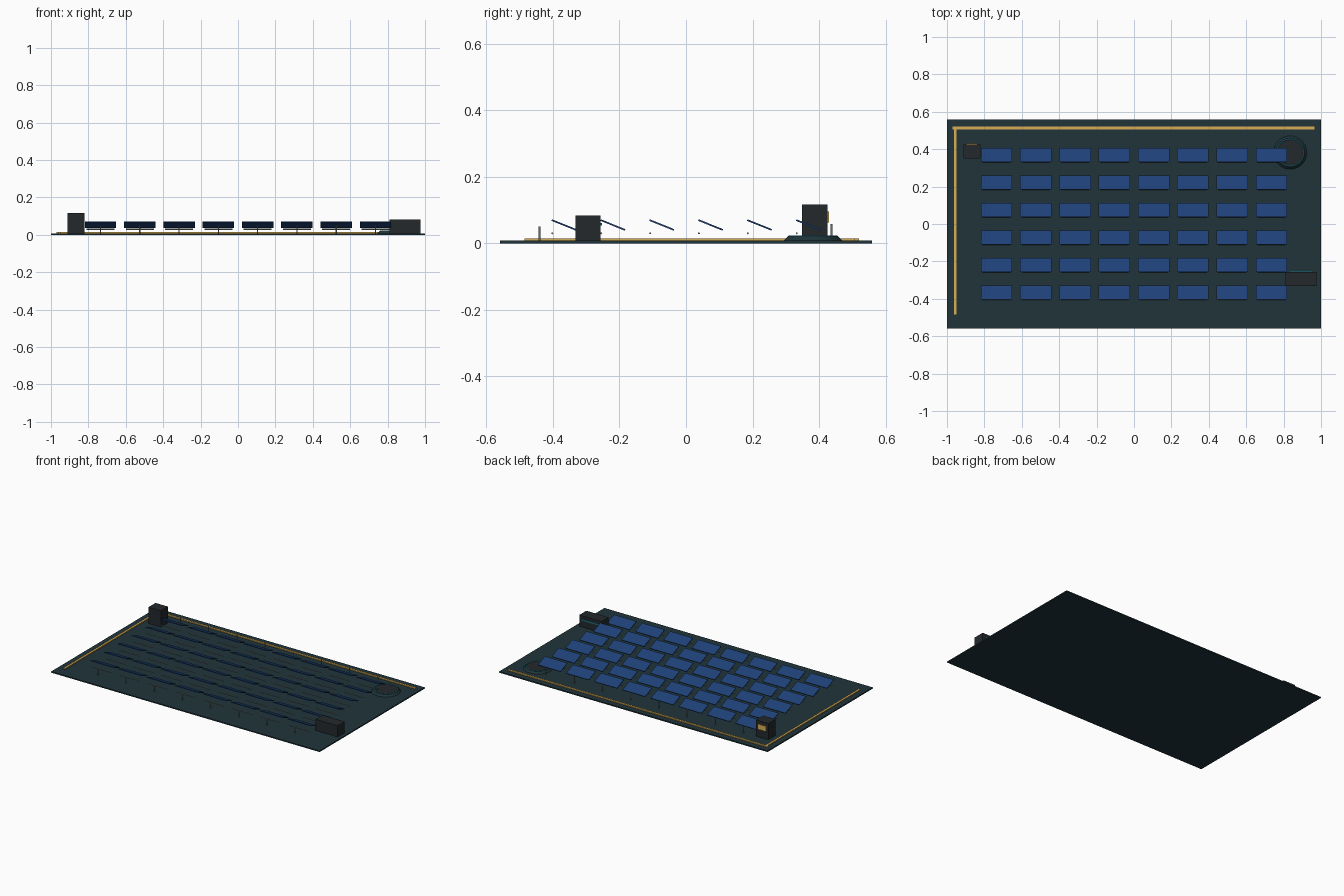
import bpy, math

if "Cube" in bpy.data.objects:
    bpy.data.objects.remove(bpy.data.objects["Cube"])


def material(name, rgb):
    m = bpy.data.materials.new(name)
    m.diffuse_color = (*rgb, 1)
    m.use_nodes = True
    m.node_tree.nodes["Principled BSDF"].inputs["Base Color"].default_value = m.diffuse_color
    return m


GROUND = material("ground_teal", (0.014, 0.034, 0.042))
DARK = material("dark_housing", (0.017, 0.022, 0.025))
BLUE = material("panel_blue", (0.013, 0.054, 0.19))
GOLD = material("gold", (0.70, 0.43, 0.09))
CYAN = material("cyan", (0.02, 0.25, 0.32))
STEEL = material("steel", (0.25, 0.27, 0.28))


def finish(name, mat):
    o = bpy.context.object
    o.name = name
    o.data.materials.append(mat)
    return o


def box(name, lo, hi, mat):
    bpy.ops.mesh.primitive_cube_add(size=1, location=[(a + b) / 2 for a, b in zip(lo, hi)])
    o = bpy.context.object
    o.scale = [b - a for a, b in zip(lo, hi)]
    return finish(name, mat)


def rod(name, loc, r, length, mat, rot=(0, 0, 0), sides=8):
    bpy.ops.mesh.primitive_cylinder_add(vertices=sides, radius=r, depth=length,
                                        location=loc, rotation=rot)
    o = finish(name, mat)
    bpy.ops.object.shade_smooth_by_angle(angle=math.radians(50))
    return o


TOP = 0.008

# Ground slab
box("ground_slab", (-1, -0.56, 0), (1, 0.56, TOP), GROUND)

# Gold cable runs along the back and left edges
box("back_cable_run", (-0.97, 0.506, TOP - 0.002), (0.965, 0.52, 0.014), GOLD)
box("left_cable_run", (-0.962, -0.485, TOP - 0.002), (-0.948, 0.51, 0.014), GOLD)

# Tilted panels with a support rail under each
for c in range(8):
    x = -0.735 + 0.21 * c
    for r in range(6):
        y = -0.367 + 0.147 * r
        bpy.ops.mesh.primitive_cube_add(size=1, location=(x, y, 0.055),
                                        rotation=(math.radians(-22), 0, 0))
        bpy.context.object.scale = (0.168, 0.079, 0.005)
        finish("solar_panel", BLUE)
        rod("panel_rail", (x, y - 0.035, 0.03), 0.003, 0.15, STEEL, (0, math.pi / 2, 0))
    # End posts of every column
    rod("front_post", (x, -0.441, 0.028), 0.003, 0.044, STEEL)
    rod("back_post", (x, 0.438, 0.032), 0.003, 0.052, STEEL)

# Control cabinet with a gold plate on its back
box("control_cabinet", (-0.912, 0.349, TOP - 0.002), (-0.82, 0.425, 0.117), DARK)
box("cabinet_plate", (-0.897, 0.424, 0.063), (-0.837, 0.43, 0.095), GOLD)

# Inverter housing with a cyan light strip on its back
box("inverter_housing", (0.81, -0.332, TOP - 0.002), (0.975, -0.257, 0.083), DARK)
box("inverter_light_strip", (0.83, -0.258, 0.054), (0.955, -0.252, 0.061), CYAN)

# Round pad: sloped skirt, top disc and cyan ring
bpy.ops.mesh.primitive_cone_add(vertices=40, radius1=0.09, radius2=0.077, depth=0.013,
                                location=(0.835, 0.382, 0.0135))
finish("round_pad_skirt", GROUND)
bpy.ops.object.shade_smooth_by_angle(angle=math.radians(30))
rod("round_pad_disc", (0.835, 0.382, 0.0185), 0.071, 0.005, DARK, sides=40)
bpy.ops.mesh.primitive_torus_add(major_radius=0.072, minor_radius=0.003, major_segments=40,
                                 minor_segments=8, location=(0.835, 0.382, 0.021))
finish("round_pad_ring", CYAN)
bpy.ops.object.shade_smooth_by_angle(angle=math.radians(60))
